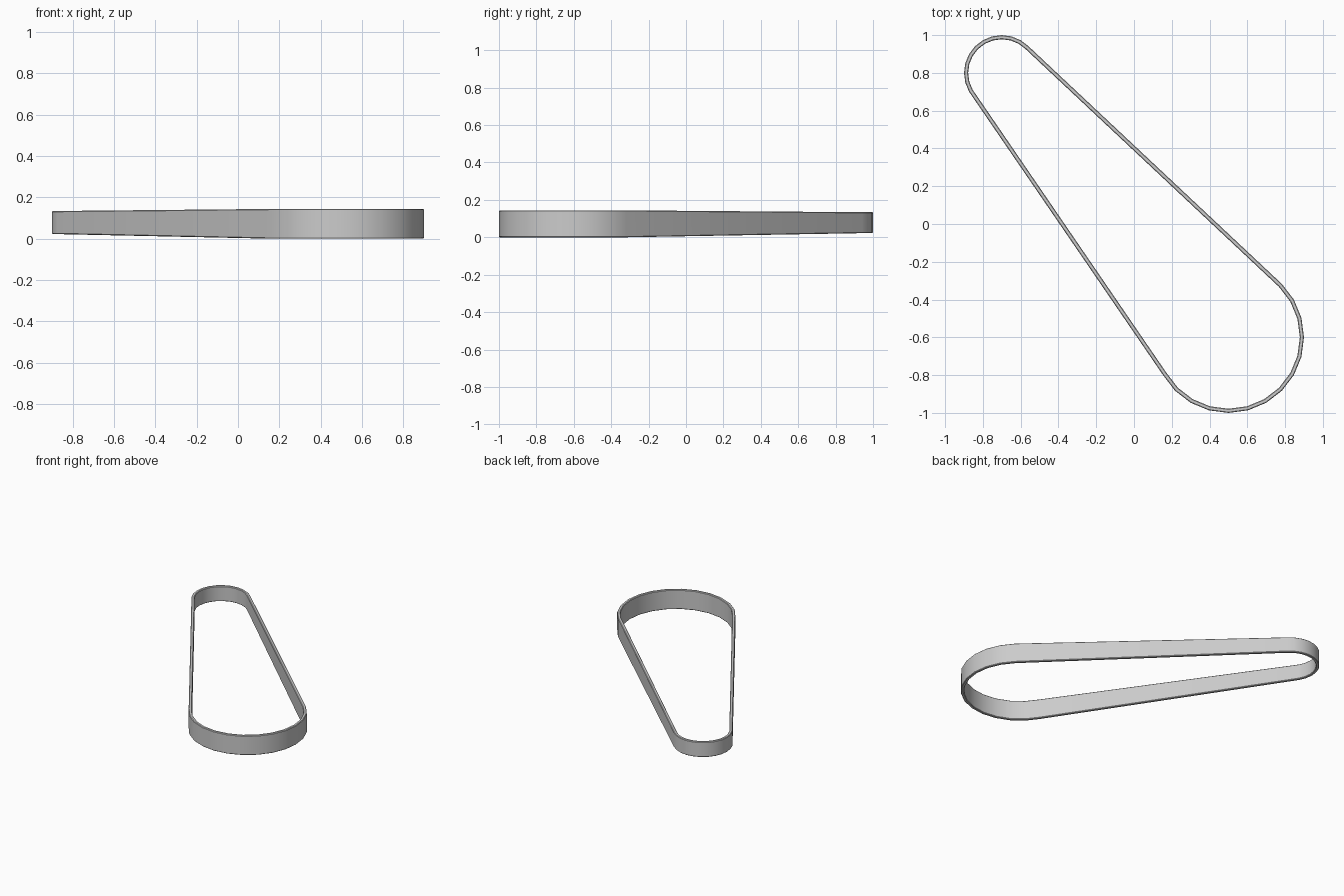
import bpy, bmesh, math

if "Cube" in bpy.data.objects:
    bpy.data.objects.remove(bpy.data.objects["Cube"])

# Pulley arcs: centre x, centre y, outer radius, bottom z, top z, start and end angle
ARCS = [
    (0.50, -0.60, 0.40, 0.0, 0.144, -150, 45),
    (-0.70, 0.80, 0.20, 0.022, 0.134, 45, 210),
]
THICK = 0.022
BEVEL = 0.004


def section(cx, cy, r, z0, z1, deg):
    """Chamfered belt cross-section standing at one angle of a pulley arc."""
    a = math.radians(deg)
    ri, b = r - THICK, BEVEL
    profile = [(r, z0 + b), (r, z1 - b), (r - b, z1), (ri + b, z1),
               (ri, z1 - b), (ri, z0 + b), (ri + b, z0), (r - b, z0)]
    return [(cx + d * math.cos(a), cy + d * math.sin(a), z) for d, z in profile]


# Belt: sweep the section round both arcs, with straight spans between
bm = bmesh.new()
rings = []
for cx, cy, r, z0, z1, start, end in ARCS:
    for deg in range(start, end + 1, 15):
        rings.append([bm.verts.new(p) for p in section(cx, cy, r, z0, z1, deg)])

for i, ring in enumerate(rings):
    nxt = rings[(i + 1) % len(rings)]
    for j in range(8):
        k = (j + 1) % 8
        bm.faces.new((ring[j], nxt[j], nxt[k], ring[k]))
bmesh.ops.recalc_face_normals(bm, faces=bm.faces)

mesh = bpy.data.meshes.new("drive_belt")
bm.to_mesh(mesh)
bm.free()
belt = bpy.data.objects.new("drive_belt", mesh)
bpy.context.collection.objects.link(belt)

# Smooth round the bends, crisp along the rims
bpy.context.view_layer.objects.active = belt
belt.select_set(True)
bpy.ops.object.shade_smooth_by_angle(angle=math.radians(30))
